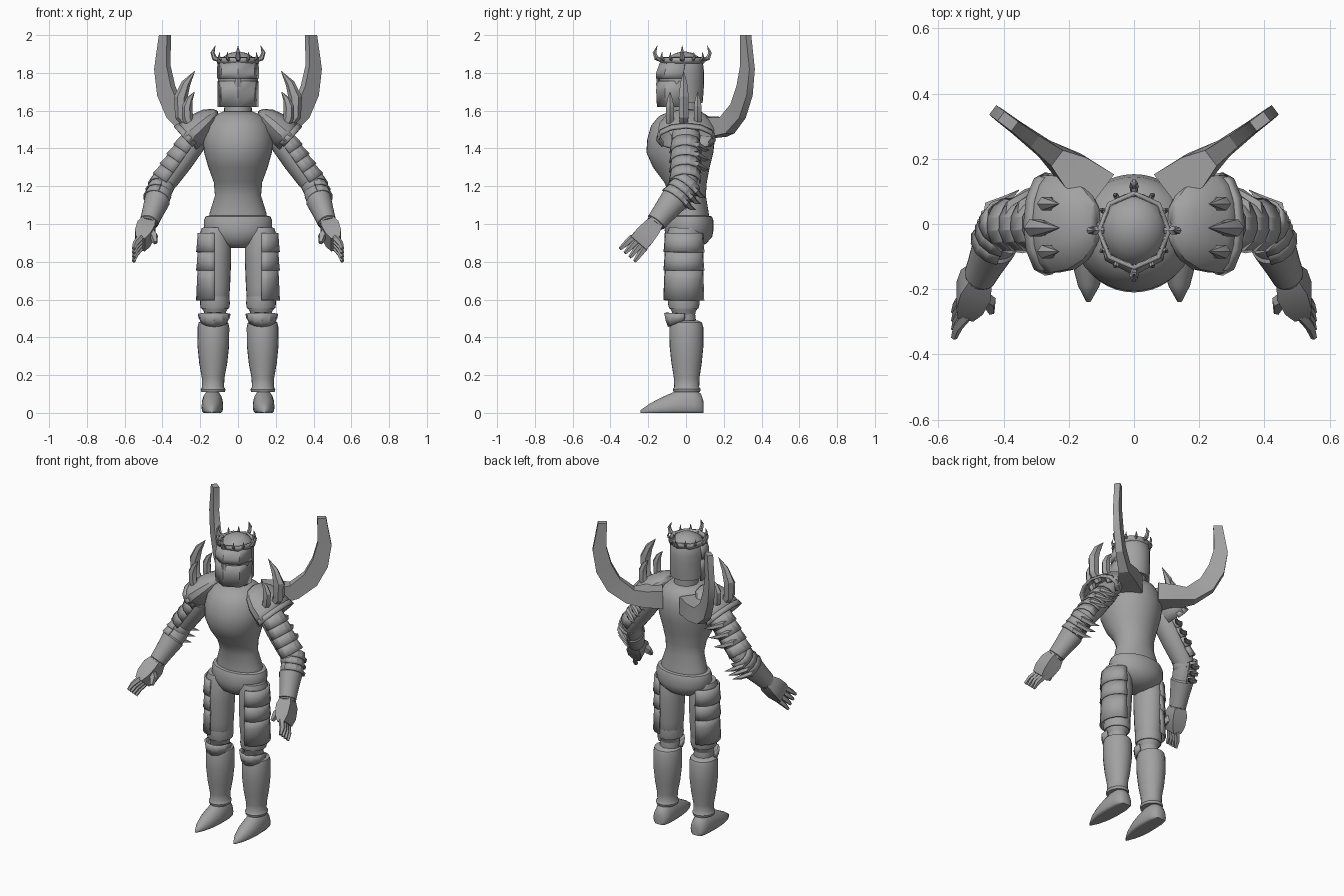
import bpy, bmesh, math
from mathutils import Vector as V

if "Cube" in bpy.data.objects:
    bpy.data.objects.remove(bpy.data.objects["Cube"])

steel = bpy.data.materials.new("steel grey")
steel.use_nodes = True
GREY = (0.36, 0.36, 0.36, 1)
steel.diffuse_color = GREY
steel.node_tree.nodes["Principled BSDF"].inputs["Base Color"].default_value = GREY
parts = []


def loft(name, rings, n=24, arc=None, mirror=False, phase=0, thick=0, angle=40):
    """Skin rings of (centre, u, v); an arc in degrees gives an open plate."""
    bm = bmesh.new()
    rows = []
    for c, u, v in rings:
        row = []
        for i in range(n + 1 if arc else n):
            a = math.radians(arc[0] + (arc[1] - arc[0]) * i / n if arc else phase + 360 * i / n)
            p = V(c) + V(u) * math.cos(a) + V(v) * math.sin(a)
            p.z = max(p.z, 0)
            row.append(bm.verts.new(p))
        rows.append(row)
    for a, b in zip(rows, rows[1:]):
        for i in range(n):
            j = (i + 1) % len(a)
            bm.faces.new((a[i], a[j], b[j], b[i]))
    if not arc and not thick:
        bm.faces.new(rows[0])
        bm.faces.new(rows[-1])
    bmesh.ops.recalc_face_normals(bm, faces=bm.faces)
    me = bpy.data.meshes.new(name)
    bm.to_mesh(me)
    bm.free()
    me.materials.append(steel)
    ob = bpy.data.objects.new(name, me)
    bpy.context.collection.objects.link(ob)
    if thick:
        m = ob.modifiers.new("thickness", 'SOLIDIFY')
        m.thickness, m.offset = thick, 0
    if mirror:
        ob.modifiers.new("mirror", 'MIRROR').use_mirror_merge = False
    parts.append((ob, angle))


def column(name, prof, **kw):
    """Upright body from (z, half width, front y, back y); angle 0 faces front."""
    loft(name, [((0, (f + b) / 2, z), (0, (f - b) / 2, 0), (w, 0, 0)) for z, w, f, b in prof], **kw)


def frame(p0, p1):
    """Axis, outward and forward directions of a limb."""
    d = (V(p1) - V(p0)).normalized()
    u = (V((1, 0, 0)) - d * d.x).normalized()
    return d, u, d.cross(u)


def limb(name, p0, p1, prof, **kw):
    """Limb from (t, outward radius, forward radius)."""
    d, u, v = frame(p0, p1)
    loft(name, [(V(p0).lerp(V(p1), t), u * a, v * b) for t, a, b in prof], mirror=True, **kw)


def spike(name, pts, radii, n=6, mirror=False, flat=1):
    """Curved tapering spike; flat scales its thickness front to back."""
    pts = [V(p) for p in pts]
    rings = []
    for i, p in enumerate(pts):
        d = (pts[min(i + 1, len(pts) - 1)] - pts[max(i - 1, 0)]).normalized()
        side = d.cross(V((0, 1, 0)) if abs(d.y) < 0.8 else V((1, 0, 0))).normalized()
        rings.append((p, side * radii[i], d.cross(side) * radii[i] * flat))
    loft(name, rings, n=n, mirror=mirror, angle=25)


# Torso, neck and pelvis
column("torso", [(1.0, .155, -.085, .125), (1.06, .15, -.085, .12), (1.15, .122, -.085, .105),
                 (1.22, .128, -.115, .11), (1.3, .157, -.175, .125), (1.38, .18, -.21, .145),
                 (1.45, .187, -.205, .153), (1.52, .172, -.185, .145), (1.57, .135, -.145, .12),
                 (1.595, .08, -.09, .08)], n=40)
column("neck", [(1.56, .075, -.075, .07), (1.68, .07, -.075, .07)])
column("pelvis", [(1.045, .15, -.08, .115), (1.04, .172, -.1, .137), (1.02, .18, -.108, .145),
                  (.965, .18, -.113, .145), (.93, .16, -.105, .138), (.895, .115, -.085, .105),
                  (.873, .055, -.05, .06)], n=36)

# Helmet with brow, face plate and nose ridge
column("helmet_skull", [(1.64, .1, -.1, .088), (1.7, .102, -.125, .093), (1.75, .105, -.14, .096),
                        (1.8, .105, -.14, .096), (1.85, .1, -.12, .09), (1.885, .078, -.09, .068),
                        (1.905, .045, -.055, .035), (1.912, .012, -.025, .005)])
column("face_plate", [(1.62, .105, -.148, .07), (1.7, .107, -.152, .075), (1.758, .107, -.15, .08)],
       n=4, arc=(-105, 105), thick=.012, angle=20)
column("brow_plate", [(1.77, .108, -.152, .085), (1.8, .108, -.152, .085), (1.855, .104, -.132, .085)],
       n=4, arc=(-100, 100), thick=.012, angle=20)
spike("nose_ridge", [(0, -.143, 1.625), (0, -.149, 1.74), (0, -.147, 1.8)], [.014, .018, .012], n=4, flat=.5)

# Crown with four tall prongs and small ones between
column("crown_band", [(1.85, .104, -.13, .09), (1.882, .109, -.136, .096)], n=8, thick=.012, angle=20)
for i in range(12):
    a = math.tau * i / 12
    tall = i % 3 == 0
    r, h = (1, .068) if tall else (.35, .035)
    base = V((math.sin(a) * .105, -.02 - math.cos(a) * .117, 1.866))
    out = V((math.sin(a), -math.cos(a), 0))
    spike("crown_prong", [base - out * .01, base + out * .02 * r + V((0, 0, .012)),
                          base + out * .03 * r + V((0, 0, h * .6)),
                          base + out * .015 * r + V((0, 0, h + .01))],
          [.011, .014, .011, .001] if tall else [.007, .009, .006, .001])

# Swept back horns, each a tapering blade in a slanted plane
outer = [(.0, 1.455), (.12, 1.462), (.22, 1.48), (.33, 1.56), (.395, 1.68), (.417, 1.82), (.385, 2.0)]
inner = [(.0, 1.57), (.1, 1.565), (.17, 1.565), (.255, 1.635), (.305, 1.73), (.335, 1.84), (.332, 2.0)]
wide = [.065, .055, .03, .022, .02, .018, .018]
away, across = V((.8, .6, 0)), V((.6, -.8, 0))
rings = []
for (r0, z0), (r1, z1), w in zip(outer, inner, wide):
    a, b = (V((.1, .1, 0)) + away * r + V((0, 0, z)) for r, z in ((r0, z0), (r1, z1)))
    rings.append(((a + b) / 2, (a - b) * .707, across * w * 1.414))
loft("back_horn", rings, n=4, phase=45, mirror=True, angle=20)

# Legs
HIP, KNEE = (.122, -.01, .98), (.122, -.012, .5)
limb("thigh", HIP, KNEE, [(0, .07, .08), (.1, .085, .095), (.35, .086, .096), (.65, .08, .089),
                          (.88, .072, .076), (.92, .06, .064), (1, .05, .055)])
for i in range(3):
    t = .06 + i * .2
    limb("thigh_plate", HIP, KNEE, [(t, .087, .098), (t + .11, .09, .1), (t + (.34 if i == 2 else .21), .095, .104)],
         n=8, arc=(-85, 88), thick=.01, angle=25)
limb("thigh_cuff", HIP, KNEE, [(.76, .077, .083), (.84, .079, .084), (.89, .075, .078)])
limb("knee_joint", (.122, -.01, .55), (.122, -.01, .44), [(0, .05, .055), (.5, .06, .062), (1, .05, .055)])
loft("knee_guard", [((.126, -.01, .525), (.08, 0, 0), (0, -.1, .005)),
                    ((.126, -.01, .505), (.078, 0, 0), (0, -.092, -.015)),
                    ((.126, -.01, .492), (.07, 0, 0), (0, -.08, -.035))],
     n=6, arc=(-2, 182), thick=.012, mirror=True, angle=25)
limb("shin", (.13, .002, .49), (.132, .004, .11),
     [(0, .055, .06), (.03, .078, .082), (.1, .084, .09), (.35, .084, .09), (.6, .074, .08),
      (.8, .06, .068), (.93, .058, .066), (.96, .066, .074), (1, .062, .07)])
foot = [(.093, .025, .06), (.08, .045, .1), (.04, .055, .13), (-.02, .057, .128), (-.07, .057, .108),
        (-.13, .05, .082), (-.19, .033, .05), (-.24, .006, .015)]
loft("pointed_shoe", [((.135 + max(0, -y) * .02, y, h * .3), (w, 0, 0), (0, 0, h * .7)) for y, w, h in foot],
     n=20, mirror=True, angle=60)

# Arms
SHO, ELB, WRI = V((.21, 0, 1.47)), V((.4, -.005, 1.2)), V((.475, -.165, 1.0))
limb("upper_arm", SHO, ELB, [(-.2, .05, .06), (0, .068, .076), (.5, .068, .074), (.85, .062, .068), (1, .055, .06)])
limb("elbow_joint", ELB + V((-.02, .01, .04)), ELB + V((.02, -.04, -.04)),
     [(0, .04, .04), (.3, .062, .065), (.7, .062, .065), (1, .04, .04)])
limb("forearm", ELB, WRI, [(0, .056, .058), (.2, .064, .067), (.5, .06, .062), (.85, .047, .05), (1, .045, .048)])
limb("wrist_cuff", ELB, WRI, [(.32, .06, .064), (.36, .068, .074), (.75, .055, .06), (.95, .05, .055), (.97, .04, .045)])
for name, p0, p1, start, step, count, rad, reach in (("upper_arm_plate", SHO, ELB, .14, .19, 4, .073, 1.7),
                                                     ("elbow_plate", ELB, WRI, -.14, .16, 3, .069, 1.8)):
    d, u, v = frame(p0, p1)
    for i in range(count):
        t = start + step * i
        limb(name, p0, p1, [(t, rad * .95, rad), (t + step * .5, rad, rad * 1.06), (t + step * 1.1, rad * 1.08, rad * 1.12)],
             n=7, arc=(-100, 95), thick=.01, angle=25)
        if i < 3:
            c = p0.lerp(p1, t + step * .8)
            spike("arm_claw", [c + u * rad * .9, c + u * rad * .7 - v * rad * .85,
                               c - u * .005 - v * rad * 1.35 - d * .01, c - u * .04 - v * rad * reach - d * .03],
                  [.012, .018, .014, .001], n=5, mirror=True)

# Shoulder pad: a slanted dome along the arm, with a rim and three spikes
PAD, RIM = (.15, 0, 1.562), (.272, 0, 1.452)
limb("shoulder_pad", PAD, RIM,
     [(-.3, .003, .004), (-.24, .022, .06), (0, .052, .108), (.35, .07, .138), (.7, .077, .147), (1, .082, .15)],
     n=14, thick=.01, angle=30)
limb("shoulder_rim", PAD, RIM, [(.86, .084, .148), (1.05, .086, .152)],
     n=8, arc=(-125, 125), thick=.014, angle=20)
spike("large_shoulder_spike", [(.265, -.012, 1.52), (.3, -.012, 1.57), (.303, -.012, 1.67),
                               (.275, -.012, 1.745), (.228, -.012, 1.81)],
      [.025, .034, .036, .024, .001], mirror=True, flat=.85)
for y in (-.085, .062):
    spike("small_shoulder_spike", [(.24, y, 1.5), (.268, y, 1.56), (.27, y, 1.62), (.257, y, 1.66), (.23, y, 1.7)],
          [.02, .028, .028, .018, .001], mirror=True, flat=.85)

# Hands
PALM = V((.517, -.255, .895))
limb("palm", WRI, PALM, [(-.1, .05, .05), (.25, .068, .07), (.7, .06, .078), (1, .035, .075)],
     n=4, phase=45, angle=20)
d, u, v = frame(WRI, PALM)
for i in range(4):
    k = PALM + v * (i - 1.5) * .028
    end = k + V((.035, -.055, -.06)) + v * (i - 1.5) * .006
    spike("finger", [k - d * .01, k.lerp(end, .5) + u * .008, end], [.019, .016, .01], n=5, mirror=True)
spike("thumb", [WRI.lerp(PALM, .4) - u * .02 + v * .02, (.445, -.24, .935), (.438, -.27, .9)],
      [.026, .024, .012], n=5, mirror=True)

# Smooth shading with kept edges
for ob, angle in parts:
    bpy.ops.object.select_all(action='DESELECT')
    ob.select_set(True)
    bpy.context.view_layer.objects.active = ob
    bpy.ops.object.shade_smooth_by_angle(angle=math.radians(angle))
